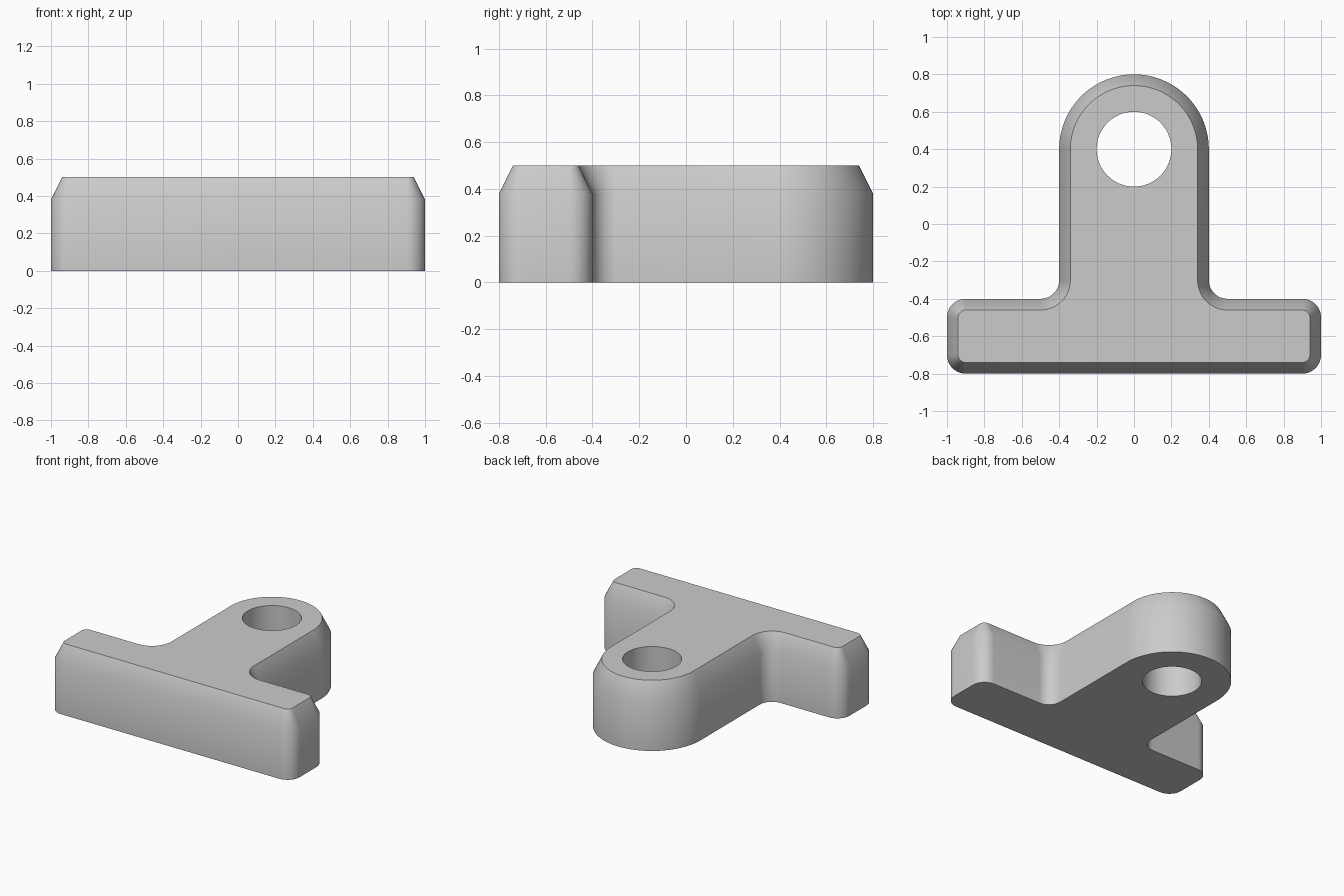
import bpy
import bmesh
from math import cos, sin, radians

cube = bpy.data.objects.get("Cube")
if cube:
    bpy.data.objects.remove(cube, do_unlink=True)

HEIGHT, WALL, CHAMFER = 0.5, 0.38, 0.06

grey = bpy.data.materials.new("plain_grey")
grey.use_nodes = True
grey.diffuse_color = (0.6, 0.6, 0.6, 1)
grey.node_tree.nodes["Principled BSDF"].inputs["Base Color"].default_value = (0.6, 0.6, 0.6, 1)


def arc(cx, cy, r, start, end, steps):
    angles = [radians(start + (end - start) * i / steps) for i in range(steps + 1)]
    return [(cx + r * cos(a), cy + r * sin(a)) for a in angles]


def outline(inset):
    """T-shaped outline: crossbar corners, inner fillets and round tab end."""
    r = 0.1 - inset
    right = (arc(0.9, -0.7, r, -90, 0, 12) + arc(0.9, -0.5, r, 0, 90, 12)
             + arc(0.5, -0.3, 0.1 + inset, 270, 180, 12))
    left = [(-x, y) for x, y in reversed(right)]
    return right + arc(0, 0.4, 0.4 - inset, 0, 180, 64) + left


def ring(bm, points, z):
    verts = [bm.verts.new((x, y, z)) for x, y in points]
    edges = [bm.edges.new((v, verts[i - 1])) for i, v in enumerate(verts)]
    return verts, edges


def bridge(bm, low, high):
    for i in range(len(low)):
        bm.faces.new((low[i - 1], low[i], high[i], high[i - 1]))


bm = bmesh.new()

# Outer wall and sloped top edge
base, base_edges = ring(bm, outline(0), 0)
shoulder, _ = ring(bm, outline(0), WALL)
top, top_edges = ring(bm, outline(CHAMFER), HEIGHT)
bridge(bm, base, shoulder)
bridge(bm, shoulder, top)

# Through hole
circle = arc(0, 0.4, 0.2, 0, 360, 64)[:-1]
hole_low, hole_low_edges = ring(bm, circle, 0)
hole_high, hole_high_edges = ring(bm, circle, HEIGHT)
bridge(bm, hole_high, hole_low)

# Flat bottom and top around the hole
for edges, z in ((base_edges + hole_low_edges, -1), (top_edges + hole_high_edges, 1)):
    bmesh.ops.triangle_fill(bm, use_beauty=True, edges=edges, normal=(0, 0, z))
bmesh.ops.recalc_face_normals(bm, faces=bm.faces)

mesh = bpy.data.meshes.new("tab_bracket")
bm.to_mesh(mesh)
bm.free()
mesh.materials.append(grey)
bracket = bpy.data.objects.new("tab_bracket", mesh)
bpy.context.collection.objects.link(bracket)

bpy.ops.object.select_all(action="DESELECT")
bracket.select_set(True)
bpy.context.view_layer.objects.active = bracket
bpy.ops.object.shade_smooth_by_angle(angle=radians(35))
